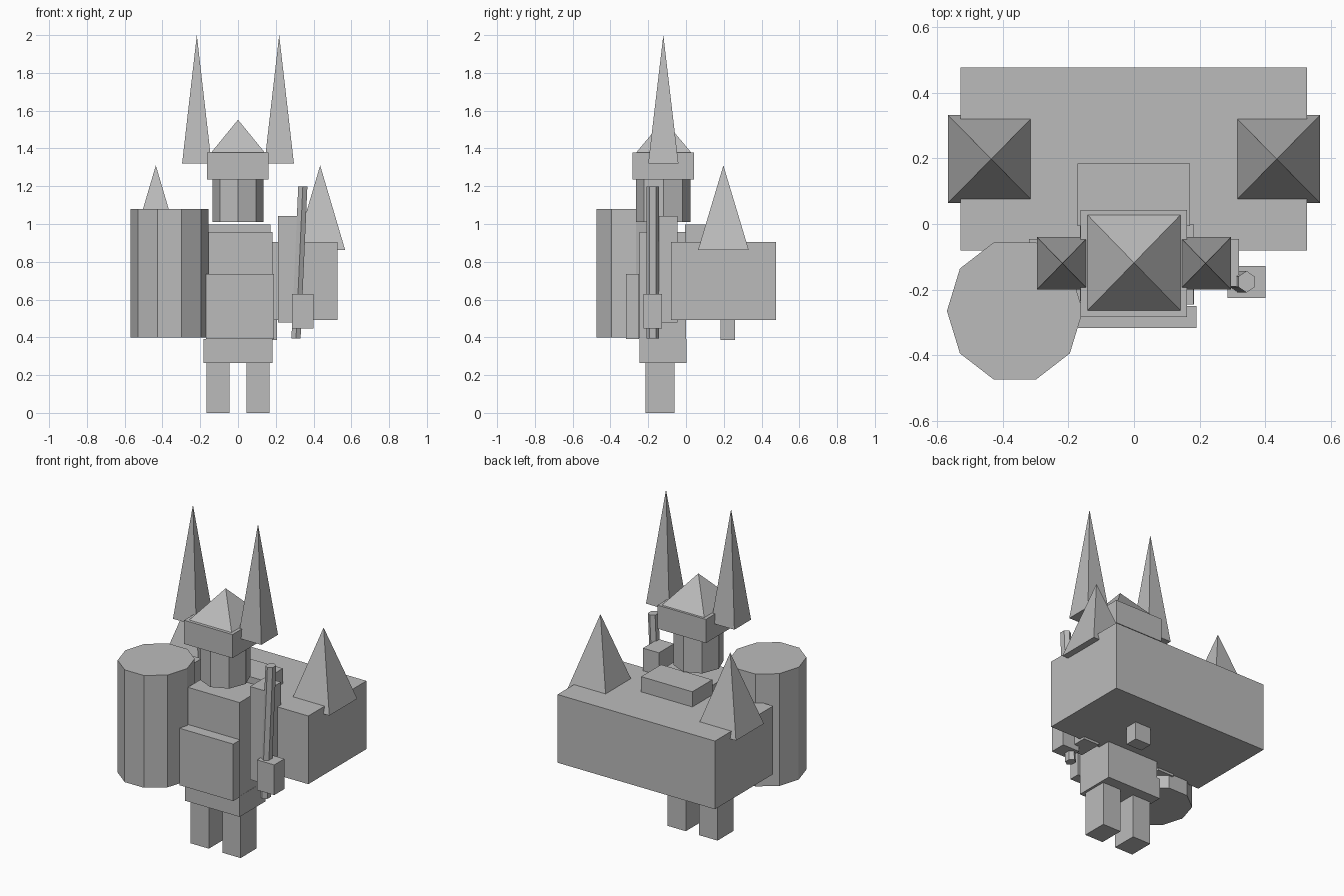
import bpy, math
from mathutils import Vector

if "Cube" in bpy.data.objects:
    bpy.data.objects.remove(bpy.data.objects["Cube"])

grey = bpy.data.materials.new("plain_grey")
grey.diffuse_color = (0.5, 0.5, 0.5, 1)
grey.use_nodes = True
grey.node_tree.nodes["Principled BSDF"].inputs["Base Color"].default_value = grey.diffuse_color


def build(name, verts, faces):
    mesh = bpy.data.meshes.new(name)
    mesh.from_pydata(verts, [], faces)
    mesh.materials.append(grey)
    obj = bpy.data.objects.new(name, mesh)
    bpy.context.collection.objects.link(obj)
    return obj


def prism(name, bottom, top, rx, ry, sides, turn=0.0):
    """Straight or leaning prism with an elliptical n-gon section."""
    ring = [Vector((rx * math.cos(turn + math.tau * i / sides),
                    ry * math.sin(turn + math.tau * i / sides), 0)) for i in range(sides)]
    verts = [Vector(c) + p for c in (bottom, top) for p in ring]
    faces = [(i, (i + 1) % sides, sides + (i + 1) % sides, sides + i) for i in range(sides)]
    faces += [tuple(reversed(range(sides))), tuple(range(sides, 2 * sides))]
    return build(name, verts, faces)


def box(name, x0, x1, y0, y1, z0, z1):
    verts = [(x, y, z) for z in (z0, z1) for x, y in ((x0, y0), (x1, y0), (x1, y1), (x0, y1))]
    faces = [(3, 2, 1, 0), (4, 5, 6, 7)] + [(i, (i + 1) % 4, 4 + (i + 1) % 4, 4 + i) for i in range(4)]
    return build(name, verts, faces)


def pyramid(name, cx, cy, hx, hy, z0, z1):
    verts = [(cx - hx, cy - hy, z0), (cx + hx, cy - hy, z0),
             (cx + hx, cy + hy, z0), (cx - hx, cy + hy, z0), (cx, cy, z1)]
    return build(name, verts, [(3, 2, 1, 0)] + [(i, (i + 1) % 4, 4) for i in range(4)])


# Body
box("hips", -0.183, 0.183, -0.245, 0.002, 0.265, 0.39)
box("torso", -0.165, 0.182, -0.245, 0.0, 0.39, 0.957)
box("front_apron", -0.17, 0.19, -0.317, -0.25, 0.39, 0.735)

# Head and helmet
prism("head", (0, -0.12, 1.01), (0, -0.12, 1.235), 0.136, 0.145, 8)
box("helmet_band", -0.163, 0.161, -0.283, 0.042, 1.235, 1.378)
pyramid("helmet_top", 0, -0.118, 0.142, 0.146, 1.378, 1.552)

# Mirrored parts: legs, arms, horns, pack spikes
for side, s in (("left", -1), ("right", 1)):
    xs = sorted((s * 0.045, s * 0.168))
    box(side + "_leg", *xs, -0.215, -0.062, 0, 0.265)
    xs = sorted((s * 0.213, s * 0.32))
    box(side + "_arm", *xs, -0.19, -0.045, 0.478, 1.042)
    pyramid(side + "_horn", s * 0.218, -0.12, 0.078, 0.08, 1.32, 2.0)
    pyramid(side + "_pack_spike", s * 0.435, 0.198, 0.132, 0.134, 0.863, 1.31)

# Weapon hand and leaning staff
box("right_hand", 0.285, 0.4, -0.225, -0.128, 0.447, 0.63)
prism("staff", (0.307, -0.176, 0.393), (0.343, -0.176, 1.198), 0.028, 0.033, 6, math.pi / 2)

# Ten-sided shield drum on the left
prism("drum", (-0.363, -0.265, 0.4), (-0.363, -0.265, 1.08), 0.207, 0.22, 10)

# Backpack with top lid and lower peg
box("backpack", -0.528, 0.527, -0.08, 0.477, 0.492, 0.905)
box("backpack_lid", -0.172, 0.171, -0.006, 0.185, 0.88, 0.997)
box("backpack_peg", 0.1, 0.206, 0.182, 0.26, 0.385, 0.5)
